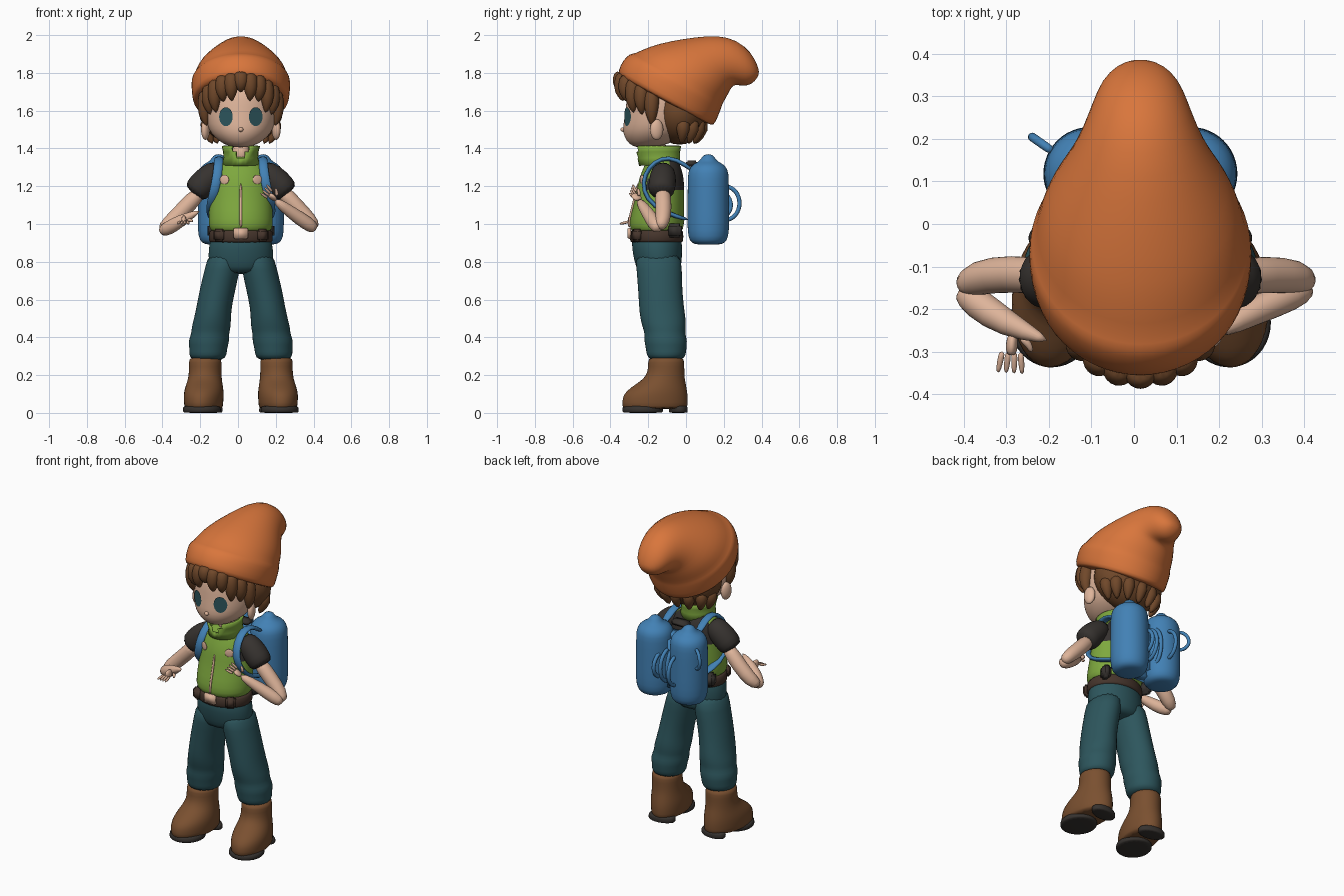
import bpy, bmesh, math
from mathutils import Vector

if "Cube" in bpy.data.objects:
    bpy.data.objects.remove(bpy.data.objects["Cube"])

X0 = 0.015  # body centre line


def mat(name, r, g, b):
    lin = [(c / 255 / 12.92 if c < 11 else ((c / 255 + 0.055) / 1.055) ** 2.4) for c in (r, g, b)] + [1]
    m = bpy.data.materials.new(name)
    m.use_nodes = True
    m.diffuse_color = lin
    m.node_tree.nodes["Principled BSDF"].inputs["Base Color"].default_value = lin
    return m


ORANGE = mat("hat orange", 217, 118, 60)
HAIR = mat("hair brown", 112, 72, 42)
BOOT = mat("boot brown", 122, 80, 48)
SKIN = mat("skin", 222, 180, 154)
GREEN = mat("vest green", 126, 168, 62)
DARK = mat("charcoal", 54, 50, 47)
TEAL = mat("trouser teal", 45, 86, 93)
BLUE = mat("pack blue", 66, 129, 181)
BELT = mat("belt brown", 70, 53, 44)
IRIS = mat("iris green", 110, 165, 70)


def make(name, bm, mats, sub=1):
    bmesh.ops.recalc_face_normals(bm, faces=bm.faces)
    me = bpy.data.meshes.new(name)
    bm.to_mesh(me)
    bm.free()
    for m in mats if isinstance(mats, list) else [mats]:
        me.materials.append(m)
    for p in me.polygons:
        p.use_smooth = True
    ob = bpy.data.objects.new(name, me)
    bpy.context.collection.objects.link(ob)
    if sub:
        ob.modifiers.new("smooth", "SUBSURF").levels = sub
        ob.modifiers["smooth"].render_levels = sub
    return ob


def paint(ob, rule):
    for p in ob.data.polygons:
        p.material_index = rule(p.center)


def loft(name, rings, mats, seg=20, caps=True, sub=1):
    """Skin rings given as (centre, half axis, half axis)."""
    bm = bmesh.new()
    loops = []
    for c, u, v in rings:
        angles = [2 * math.pi * i / seg for i in range(seg)]
        loops.append([bm.verts.new(Vector(c) + Vector(u) * math.cos(a) + Vector(v) * math.sin(a)) for a in angles])
    for a, b in zip(loops, loops[1:]):
        for i in range(seg):
            j = (i + 1) % seg
            bm.faces.new((a[i], a[j], b[j], b[i]))
    if caps:
        bm.faces.new(loops[0])
        bm.faces.new(loops[-1])
    return make(name, bm, mats, sub)


def stack(name, rows, mats, x=X0, **kw):
    """Horizontal rings: z, x offset, y, x radius, y radius."""
    return loft(name, [((x + dx, y, z), (rx, 0, 0), (0, ry, 0)) for z, dx, y, rx, ry in rows], mats, **kw)


def tube(name, pts, radii, m, flat=1, ref=(0, 1, 0), seg=10):
    pts = [Vector(p) for p in pts]
    rings = []
    for i, p in enumerate(pts):
        t = (pts[min(i + 1, len(pts) - 1)] - pts[max(i - 1, 0)]).normalized()
        u = t.cross(Vector(ref)).normalized()
        v = t.cross(u)
        r = radii[i] if isinstance(radii, list) else radii
        rings.append((p, u * r * flat, v * r))
    return loft(name, rings, m, seg=seg)


def ball(name, loc, size, m, turn=0):
    bm = bmesh.new()
    bmesh.ops.create_uvsphere(bm, u_segments=24, v_segments=14, radius=1)
    bmesh.ops.scale(bm, vec=size, verts=bm.verts)
    ob = make(name, bm, m, 0)
    ob.location = loc
    ob.rotation_euler.z = turn
    return ob


def box(name, loc, size, m, turn=0):
    bm = bmesh.new()
    bmesh.ops.create_cube(bm, size=1)
    bmesh.ops.scale(bm, vec=size, verts=bm.verts)
    bmesh.ops.bevel(bm, geom=bm.edges[:], offset=min(size) * 0.25, segments=2, affect="EDGES")
    ob = make(name, bm, m, 0)
    ob.location = loc
    ob.rotation_euler.z = turn
    return ob


# Hat: rings set by front point, back point and half width
hat = [(-.30, 1.75, .09, 1.54, .21), (-.355, 1.785, .14, 1.52, .25), (-.362, 1.81, .155, 1.53, .258),
       (-.335, 1.87, .18, 1.59, .264), (-.295, 1.905, .19, 1.62, .262), (-.275, 1.90, .195, 1.635, .25),
       (-.2, 1.94, .22, 1.68, .238), (-.08, 1.97, .235, 1.71, .208), (.05, 1.99, .25, 1.735, .168),
       (.17, 2.0, .275, 1.735, .135), (.27, 1.975, .305, 1.73, .112), (.345, 1.91, .335, 1.735, .09),
       (.38, 1.84, .365, 1.755, .055), (.388, 1.80, .38, 1.78, .02)]
loft("hat", [((X0, (a + c) / 2, (b + d) / 2), (w, 0, 0), (0, (a - c) / 2, (b - d) / 2))
             for a, b, c, d, w in hat], ORANGE, seg=28)

# Head, nose and ears
stack("head", [(1.405, 0, -.22, .03, .04), (1.42, 0, -.2, .09, .1), (1.46, 0, -.17, .142, .158),
               (1.5, 0, -.155, .172, .182), (1.56, 0, -.145, .187, .182), (1.62, 0, -.14, .19, .18),
               (1.7, 0, -.13, .19, .18), (1.76, 0, -.13, .14, .14)], SKIN, seg=28)
ball("nose", (X0, -.333, 1.5), (.013, .014, .012), SKIN)
stack("neck", [(1.3, 0, -.13, .055, .055), (1.44, 0, -.14, .05, .055)], SKIN)
for s, side in ((1, "left"), (-1, "right")):
    ball(side + "_ear", (X0 + s * .187, -.155, 1.5), (.022, .036, .055), SKIN, s * .3)

    # Eye: thin disc laid on the face, coloured by ring and height
    bm = bmesh.new()
    bmesh.ops.create_circle(bm, cap_ends=True, segments=20, radius=1)
    for k in (.2, .25):
        bmesh.ops.inset_region(bm, faces=[f for f in bm.faces if len(f.verts) > 4], thickness=k)
    ex = s * .079
    for v in bm.verts:
        x, z = ex + v.co.x * .036, 1.568 + v.co.y * .05
        v.co = (X0 + x, -.149 - .182 * math.sqrt(1 - (x / .185) ** 2), z)
    eye = make(side + "_eye", bm, [IRIS, DARK, TEAL, SKIN], 0)

    def eye_rule(c, mid=X0 + ex):
        d = math.hypot((c.x - mid) / .036, (c.z - 1.568) / .05)
        if d > .8:
            return 1 if c.z > 1.58 else 3
        return 2 if c.z > 1.575 or d < .2 else 0
    paint(eye, eye_rule)

# Hair: back mass, fringe locks under the brim, nape locks
ball("hair_back", (X0, -.035, 1.6), (.222, .15, .18), HAIR)
for i in range(-5, 6):
    a = math.radians(i * 14.5)
    sx, cy = math.sin(a), math.cos(a)
    drop = .11 + .07 * abs(sx) + (.025 if i % 2 else 0)
    zb = 1.66 + .125 * cy
    pts = [(X0 + sx * r, -.11 - cy * (r + .04), zb - drop * k + .02)
           for r, k in ((.185, 0), (.2, .35), (.205, .7), (.19, 1))]
    tube("fringe_lock", pts, [.04, .044, .034, .005], HAIR, ref=(cy, sx, 0))
for i in range(-3, 4):
    a = math.radians(i * 27)
    x, y = math.sin(a), math.cos(a)
    tube("nape_lock", [(X0 + x * .17, -.04 + y * .11, 1.56), (X0 + x * .19, -.03 + y * .12, 1.5),
                       (X0 + x * .15, -.04 + y * .09, 1.42)], [.04, .042, .008], HAIR)

# Vest over shirt
vest = stack("vest", [(.95, 0, -.155, .145, .12), (.97, 0, -.155, .168, .142), (1.02, 0, -.155, .172, .147),
                      (1.12, 0, -.14, .166, .132), (1.18, 0, -.135, .162, .126), (1.24, 0, -.13, .16, .12),
                      (1.3, 0, -.125, .14, .1), (1.345, 0, -.125, .09, .08), (1.36, 0, -.125, .05, .05)],
             [GREEN, DARK], seg=28)
paint(vest, lambda c: int(c.z > 1.2 and (c.y > -.09 or abs(c.x - X0) > .135)))
collar = stack("collar", [(1.31, 0, -.14, .088, .095), (1.35, 0, -.145, .078, .098), (1.385, 0, -.15, .08, .105),
                          (1.415, 0, -.152, .088, .112)], GREEN, seg=24, caps=False, sub=0)
bm = bmesh.new()
bm.from_mesh(collar.data)
gap = [f for f in bm.faces if f.calc_center_median().y < -.2
       and abs(f.calc_center_median().x - X0) < (f.calc_center_median().z - 1.32) * .5]
bmesh.ops.delete(bm, geom=gap, context="FACES")
bm.to_mesh(collar.data)
bm.free()
collar.modifiers.new("thick", "SOLIDIFY").thickness = .014
tube("zip", [(X0, -.3, .98), (X0, -.303, 1.02), (X0, -.274, 1.12), (X0, -.254, 1.22)], .007, SKIN)
for s in (1, -1):
    ball("chest_patch", (X0 + s * .087, -.233, 1.235), (.026, .005, .025), SKIN, s * .4)

# Belt, buckle, pouches
stack("belt", [(.9, 0, -.155, .166, .138), (.905, 0, -.155, .17, .142), (.965, 0, -.155, .17, .142),
               (.97, 0, -.155, .16, .135)], BELT, seg=28)
box("buckle", (X0, -.3, .95), (.075, .02, .06), SKIN)
for s in (1, -1):
    box("front_pouch", (X0 + s * .115, -.26, .94), (.06, .04, .065), BELT, s * .6)
    box("side_pouch", (X0 + s * .145, -.06, .965), (.05, .075, .075), DARK, s * -.4)

# Trousers, boots, sleeves, pack bottles and straps on both sides
stack("trouser_hips", [(.96, 0, -.155, .15, .125), (.9, 0, -.155, .167, .135), (.83, 0, -.15, .175, .13),
                       (.77, 0, -.145, .165, .12), (.735, 0, -.145, .12, .1)], TEAL, seg=28)
leg = [(.86, .08, -.148, .09, .122), (.76, .098, -.142, .094, .122), (.66, .122, -.137, .096, .118),
       (.56, .142, -.13, .094, .12), (.5, .15, -.122, .099, .122), (.45, .158, -.115, .105, .115),
       (.42, .162, -.112, .1, .108), (.38, .17, -.107, .111, .116), (.34, .172, -.105, .1, .108),
       (.31, .175, -.105, .102, .106), (.275, .175, -.105, .086, .09)]
boot = [(.02, -.165, .095, .17), (.03, -.165, .102, .176), (.08, -.165, .106, .178), (.115, -.156, .105, .165),
        (.15, -.135, .097, .137), (.18, -.115, .09, .11), (.22, -.105, .086, .097), (.27, -.105, .088, .098),
        (.3, -.105, .084, .092)]
for s, side in ((1, "left"), (-1, "right")):
    stack(side + "_trouser_leg", [(z, s * dx, y, rx, ry) for z, dx, y, rx, ry in leg], TEAL)
    foot = [stack(side + "_boot", [(z, 0, y + .1, rx, ry) for z, y, rx, ry in boot], BOOT, x=0)]
    for part, y, rx, ry in (("front_sole", -.13, .102, .11), ("heel", .06, .085, .05)):
        foot.append(stack(side + "_" + part, [(0, 0, y, rx * .95, ry * .95), (.004, 0, y, rx, ry),
                                              (.03, 0, y, rx, ry), (.04, 0, y, rx * .9, ry * .9)], DARK, x=0))
    for ob in foot:
        ob.location = (X0 + s * .188, -.1, 0)
        ob.rotation_euler.z = s * .14
    tube(side + "_sleeve", [(X0 + s * .1, -.12, 1.3), (X0 + s * .165, -.122, 1.25), (X0 + s * .215, -.128, 1.2),
                            (X0 + s * .252, -.132, 1.155)], [.055, .073, .074, .068], DARK, seg=16)
    tube(side + "_strap", [(X0 + s * .12, .04, 1.28), (X0 + s * .115, -.05, 1.345), (X0 + s * .115, -.13, 1.352),
                           (X0 + s * .12, -.2, 1.3), (X0 + s * .13, -.232, 1.22), (X0 + s * .152, -.21, 1.13),
                           (X0 + s * .165, -.12, 1.06), (X0 + s * .14, .02, 1.02)],
         .026, BLUE, flat=.5, ref=(1, 0, 0))
    stack(side + "_bottle", [(z, s * .118, .118, r, r) for z, r in (
        (.89, .06), (.9, .09), (.93, .108), (1, .112), (1.14, .11), (1.25, .11), (1.29, .104), (1.318, .08),
        (1.33, .05), (1.35, .036), (1.37, .02))], BLUE, seg=24)
box("pack_middle", (X0, .08, 1.1), (.2, .13, .36), BLUE)
box("pack_clip", (X0, .03, 1.32), (.1, .06, .03), DARK)


# Hoses and handles: half loops standing off the pack
def handle(name, base, out, height, r):
    base, out = Vector(base), Vector(out)
    arc = [math.pi * k / 8 for k in range(9)]
    tube(name, [base + out * math.sin(a) + Vector((0, 0, height * math.cos(a))) for a in arc], r, BLUE,
         ref=(out.y, -out.x, 0))


for k, x in enumerate((-.035, .005, .045)):
    handle("hose", (X0 + x, .15, 1.1), (0, .07 + .01 * k, 0), .12 - .02 * k, .012)
handle("rear_handle", (X0 - .09, .21, 1.11), (0, .075, 0), .09, .012)
handle("side_handle", (-.19, .17, 1.2), (-.05, .035, 0), .06, .011)


# Arms and hands
def hand(side, wrist, aim, across):
    w, d, n = Vector(wrist), Vector(aim), Vector(across)
    tube(side + "_palm", [w, w + d * .03, w + d * .055], [.022, .032, .026], SKIN, flat=.5, ref=d.cross(n))
    for k in (-1.5, -.5, .5, 1.5):
        p = w + d * .045 + n * k * .014
        tube(side + "_finger", [p, p + d * .03 + n * k * .003, p + d * .055 + n * k * .005],
             [.0085, .008, .005], SKIN, ref=d.cross(n), seg=8)
    p = w + d * .01 + n * .02
    tube(side + "_thumb", [p, p + n * .02 + d * .015, p + n * .028 + d * .035], [.011, .01, .005], SKIN,
         ref=d.cross(n), seg=8)


tube("left_upper_arm", [(.22, -.125, 1.19), (.31, -.118, 1.09), (.385, -.122, 1.015), (.415, -.14, .975)],
     [.046, .044, .042, .025], SKIN, seg=14)
tube("left_forearm", [(.415, -.145, .97), (.37, -.165, 1.0), (.29, -.2, 1.055), (.19, -.255, 1.13)],
     [.028, .04, .035, .022], SKIN, seg=14)
hand("left", (.2, -.25, 1.125), Vector((-.66, -.42, .62)).normalized(), Vector((.5, .25, .7)).normalized())
tube("right_upper_arm", [(-.19, -.125, 1.18), (-.29, -.115, 1.075), (-.37, -.125, .995), (-.41, -.15, .965)],
     [.046, .044, .044, .025], SKIN, seg=14)
tube("right_forearm", [(-.41, -.15, .96), (-.37, -.185, .975), (-.3, -.235, 1.02), (-.2, -.275, 1.07)],
     [.028, .04, .034, .008], SKIN, seg=14)
hand("right", (-.285, -.255, 1.025), Vector((-.06, -.96, -.25)).normalized(), Vector((1, -.06, 0)).normalized())
